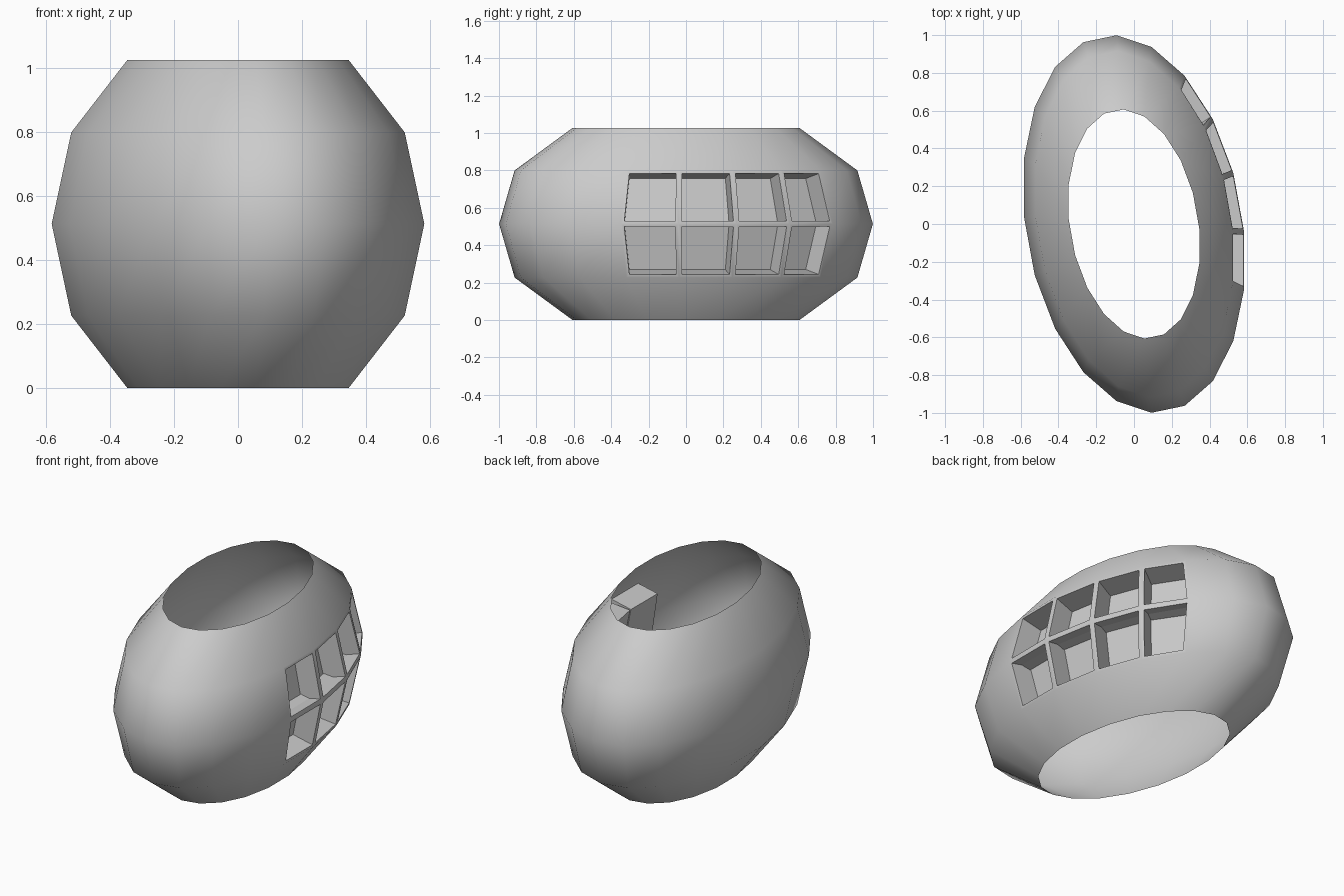
import bpy, bmesh, math

if "Cube" in bpy.data.objects:
    bpy.data.objects.remove(bpy.data.objects["Cube"])

SIDES = 20
SKEW = math.radians(11.3)
# Profile rings: height, x radius, y radius
RINGS = [(0, 0.35, 0.607), (0.227, 0.528, 0.917), (0.514, 0.59, 1.0),
         (0.80, 0.528, 0.917), (1.027, 0.35, 0.607)]

bm = bmesh.new()

# Open barrel shell on a skewed ellipse
rings = []
for z, rx, ry in RINGS:
    ring = []
    for k in range(SIDES):
        t = math.radians(9) + k * math.tau / SIDES
        ring.append(bm.verts.new((rx * math.sin(t), ry * math.cos(t + SKEW), z)))
    rings.append(ring)

windows = []
for r in range(len(RINGS) - 1):
    for k in range(SIDES):
        n = (k + 1) % SIDES
        f = bm.faces.new((rings[r][n], rings[r][k], rings[r + 1][k], rings[r + 1][n]))
        f.smooth = True
        if r in (1, 2) and 1 <= k <= 4:
            windows.append(f)
bm.normal_update()

# Two rows of four recessed windows: thin frame, then pocket
bmesh.ops.inset_individual(bm, faces=windows, thickness=0.023, depth=0)
bm.normal_update()
bmesh.ops.inset_individual(bm, faces=windows, thickness=0, depth=-0.13)
bm.normal_update()

mesh = bpy.data.meshes.new("barrel_shell")
bm.to_mesh(mesh)
bm.free()
shell = bpy.data.objects.new("barrel_shell", mesh)
bpy.context.collection.objects.link(shell)

bpy.context.view_layer.objects.active = shell
shell.select_set(True)
bpy.ops.object.shade_smooth_by_angle(angle=math.radians(45))
